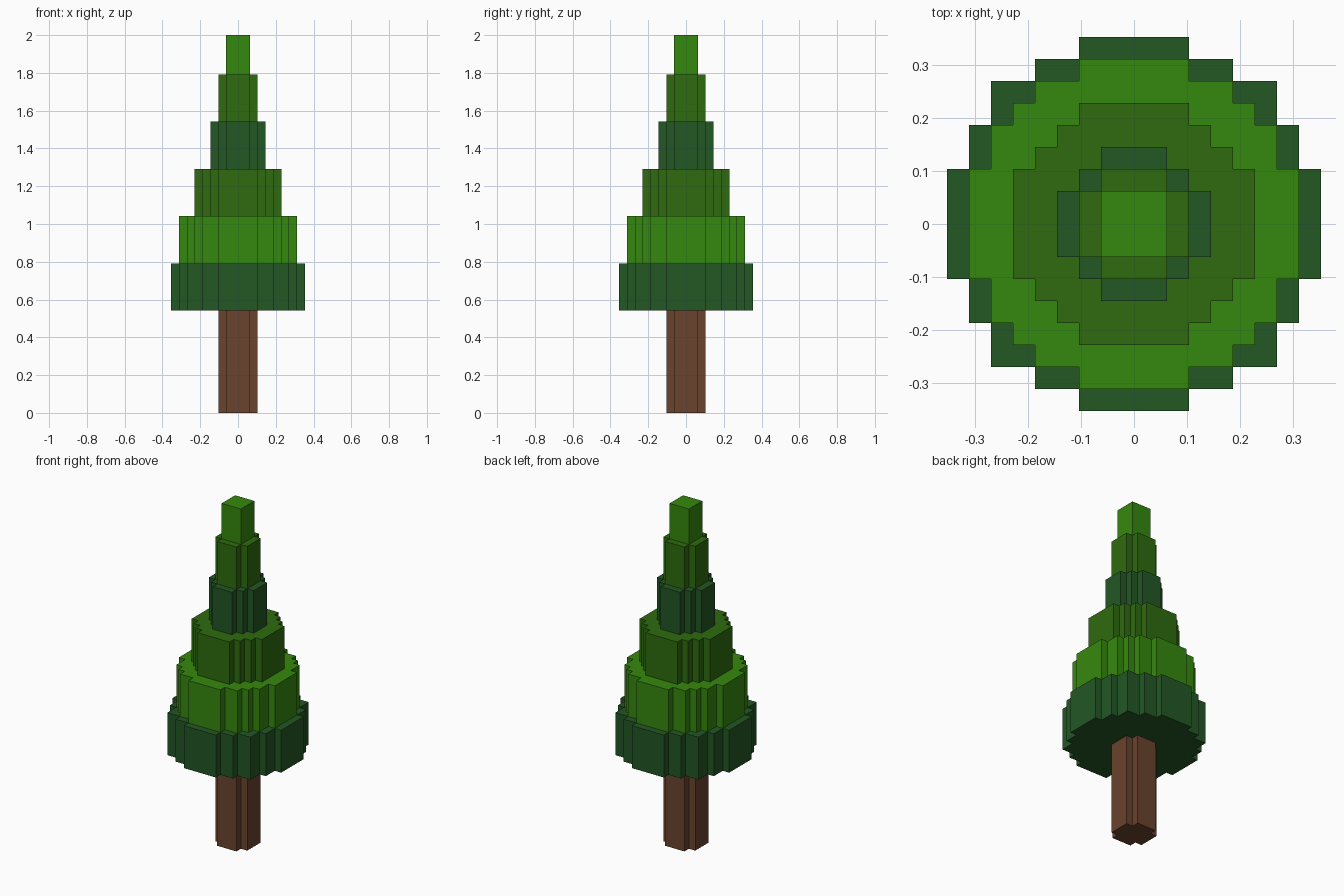
import bpy
import bmesh

if "Cube" in bpy.data.objects:
    bpy.data.objects.remove(bpy.data.objects["Cube"], do_unlink=True)

U = 2 / 48  # one block; the tree is 48 blocks tall


def make_material(name, rgb):
    """Flat material from 0-255 sRGB values."""
    lin = [((c / 255 + 0.055) / 1.055) ** 2.4 for c in rgb]
    mat = bpy.data.materials.new(name)
    mat.use_nodes = True
    mat.diffuse_color = (*lin, 1)
    bsdf = mat.node_tree.nodes["Principled BSDF"]
    bsdf.inputs["Base Color"].default_value = (*lin, 1)
    bsdf.inputs["Roughness"].default_value = 0.9
    return mat


def stepped_prism(name, steps, z0, z1, mat):
    """Extrude a blocky disc; steps are the outer corners of one quadrant, in blocks."""
    quadrant = []
    for i, (x, y) in enumerate(steps):
        quadrant.append((x, y))
        if i + 1 < len(steps):
            quadrant.append((x, steps[i + 1][1]))  # inner corner
    outline = []
    for _ in range(4):
        outline += quadrant
        quadrant = [(y, -x) for x, y in quadrant]  # quarter turn

    bm = bmesh.new()
    base = bm.faces.new([bm.verts.new((x * U, y * U, z0 * U)) for x, y in outline])
    top = bmesh.ops.extrude_face_region(bm, geom=[base], use_keep_orig=True)
    verts = [g for g in top["geom"] if isinstance(g, bmesh.types.BMVert)]
    bmesh.ops.translate(bm, verts=verts, vec=(0, 0, (z1 - z0) * U))
    bmesh.ops.recalc_face_normals(bm, faces=bm.faces)
    mesh = bpy.data.meshes.new(name)
    bm.to_mesh(mesh)
    bm.free()
    mesh.materials.append(mat)
    obj = bpy.data.objects.new(name, mesh)
    bpy.context.collection.objects.link(obj)


bark = make_material("bark brown", (106, 67, 45))
dark = make_material("dark green", (35, 87, 36))
mid = make_material("mid green", (46, 107, 14))
light = make_material("light green", (53, 137, 14))

small_round = [(1.5, 2.5), (2.5, 1.5)]

# Trunk, then foliage tiers from the bottom up
parts = [
    ("trunk", small_round, 0, 13, bark),
    ("foliage_tier_1", [(2.5, 8.5), (4.5, 7.5), (6.5, 6.5), (7.5, 4.5), (8.5, 2.5)], 13, 19, dark),
    ("foliage_tier_2", [(2.5, 7.5), (4.5, 6.5), (5.5, 5.5), (6.5, 4.5), (7.5, 2.5)], 19, 25, light),
    ("foliage_tier_3", [(2.5, 5.5), (3.5, 4.5), (4.5, 3.5), (5.5, 2.5)], 25, 31, mid),
    ("foliage_tier_4", [(1.5, 3.5), (2.5, 2.5), (3.5, 1.5)], 31, 37, dark),
    ("foliage_tier_5", small_round, 37, 43, mid),
    ("tree_tip", [(1.5, 1.5)], 43, 48, light),
]
for part in parts:
    stepped_prism(*part)
